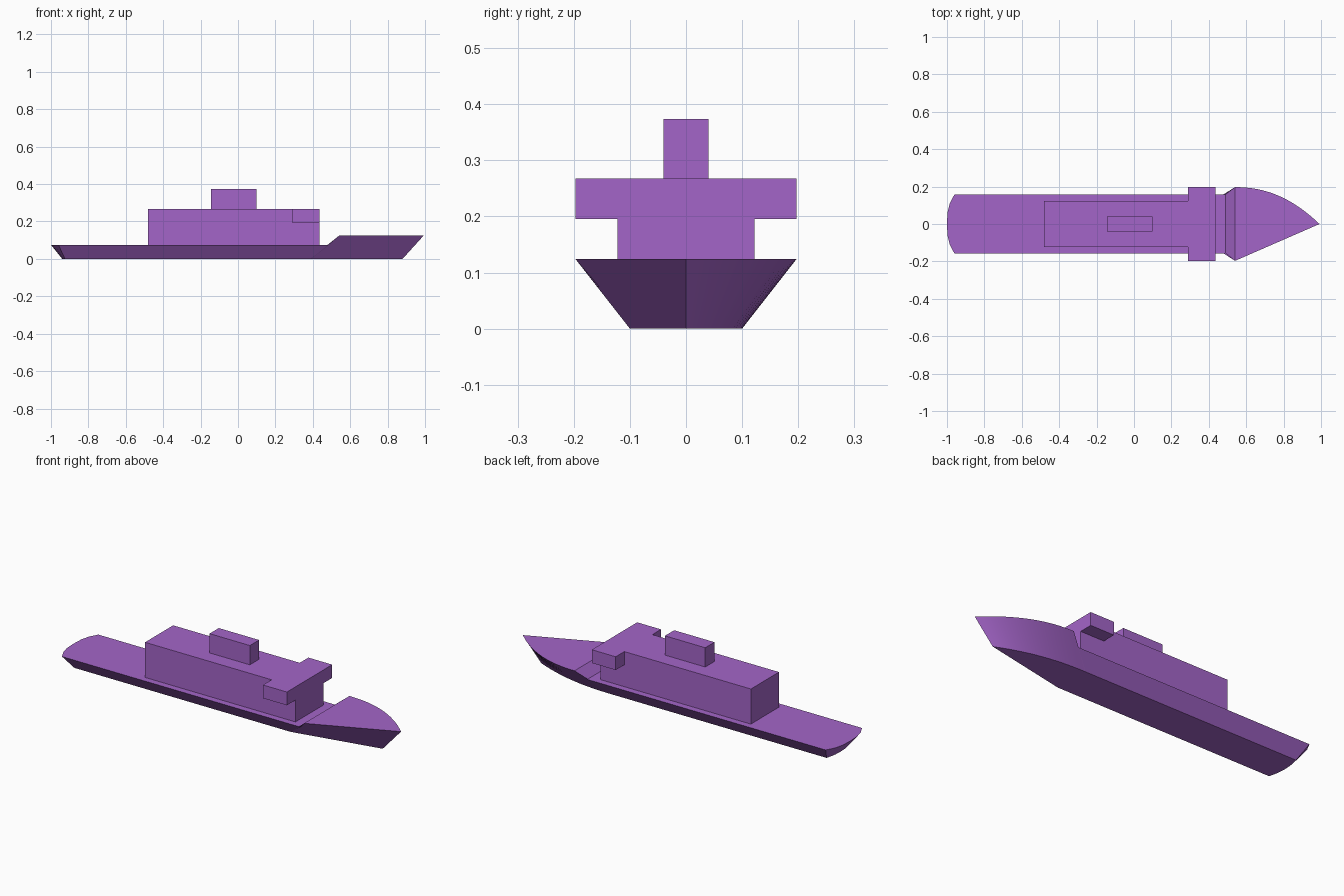
import bpy
import bmesh

cube = bpy.data.objects.get("Cube")
if cube:
    bpy.data.objects.remove(cube, do_unlink=True)

# Single paint colour
purple = bpy.data.materials.new("purple_paint")
purple.use_nodes = True
colour = (0.37, 0.13, 0.58, 1)
purple.diffuse_color = colour
purple.node_tree.nodes["Principled BSDF"].inputs["Base Color"].default_value = colour


def make_object(name, bm):
    bmesh.ops.recalc_face_normals(bm, faces=bm.faces)
    mesh = bpy.data.meshes.new(name)
    bm.to_mesh(mesh)
    bm.free()
    mesh.materials.append(purple)
    obj = bpy.data.objects.new(name, mesh)
    bpy.context.collection.objects.link(obj)
    return obj


def box(name, low, high):
    bm = bmesh.new()
    bmesh.ops.create_cube(bm, size=1)
    for v in bm.verts:
        v.co = [a + (b - a) * (c + 0.5) for a, b, c in zip(low, high, v.co)]
    return make_object(name, bm)


# Hull: a flared loft from the keel outline up to the deck outline
DECK, FOREDECK, BOW_STEPS = 0.075, 0.124, 16
BEAM, FORE_BEAM, KEEL = 0.158, 0.197, 0.1

bm = bmesh.new()


def rib(deck_point, keel_point):
    return bm.verts.new(deck_point), bm.verts.new((*keel_point, 0))


# Stern outline as deck x, keel x and fraction of the beam
stern_shape = [(-1, -0.94, 0.0), (-0.997, -0.938, 0.4),
               (-0.985, -0.933, 0.7), (-0.96, -0.925, 1.0)]
stern = [rib((xd, s * f * BEAM, DECK), (xk, s * f * KEEL))
         for s, shape in ((-1, stern_shape[:0:-1]), (1, stern_shape))
         for xd, xk, f in shape]

# Port bow is rounded, starboard bow runs straight to the stem
break_left = rib((0.49, BEAM, DECK), (0.385, KEEL))
bow = []
for i in range(BOW_STEPS + 1):
    t = i / BOW_STEPS
    w = 1 - t ** 2.2
    bow.append(rib((0.54 + 0.452 * t, w * FORE_BEAM, FOREDECK),
                   (0.39 + 0.49 * t, w * KEEL)))
bow.append(rib((0.54, -FORE_BEAM, FOREDECK), (0.39, -KEEL)))
break_right = rib((0.49, -BEAM, DECK), (0.385, -KEEL))

ring = stern + [break_left] + bow + [break_right]
for a, b in zip(ring, ring[1:] + ring[:1]):
    bm.faces.new((a[0], b[0], b[1], a[1]))
bm.faces.new([r[1] for r in ring])
bm.faces.new([r[0] for r in stern + [break_left, break_right]])
bm.faces.new([r[0] for r in bow])
bm.faces.new((break_left[0], bow[0][0], bow[-1][0], break_right[0]))
hull = make_object("hull", bm)
bpy.context.view_layer.objects.active = hull
hull.select_set(True)
bpy.ops.object.shade_smooth_by_angle(angle=0.45)

# Superstructure, bridge wings and funnel
ROOF = 0.268
box("superstructure", (-0.48, -0.122, DECK), (0.435, 0.122, ROOF))
for side, y0, y1 in (("left", 0.122, FORE_BEAM), ("right", -FORE_BEAM, -0.122)):
    box(side + "_bridge_wing", (0.29, y0, 0.195), (0.435, y1, ROOF))
box("funnel", (-0.145, -0.04, ROOF), (0.1, 0.04, 0.374))
